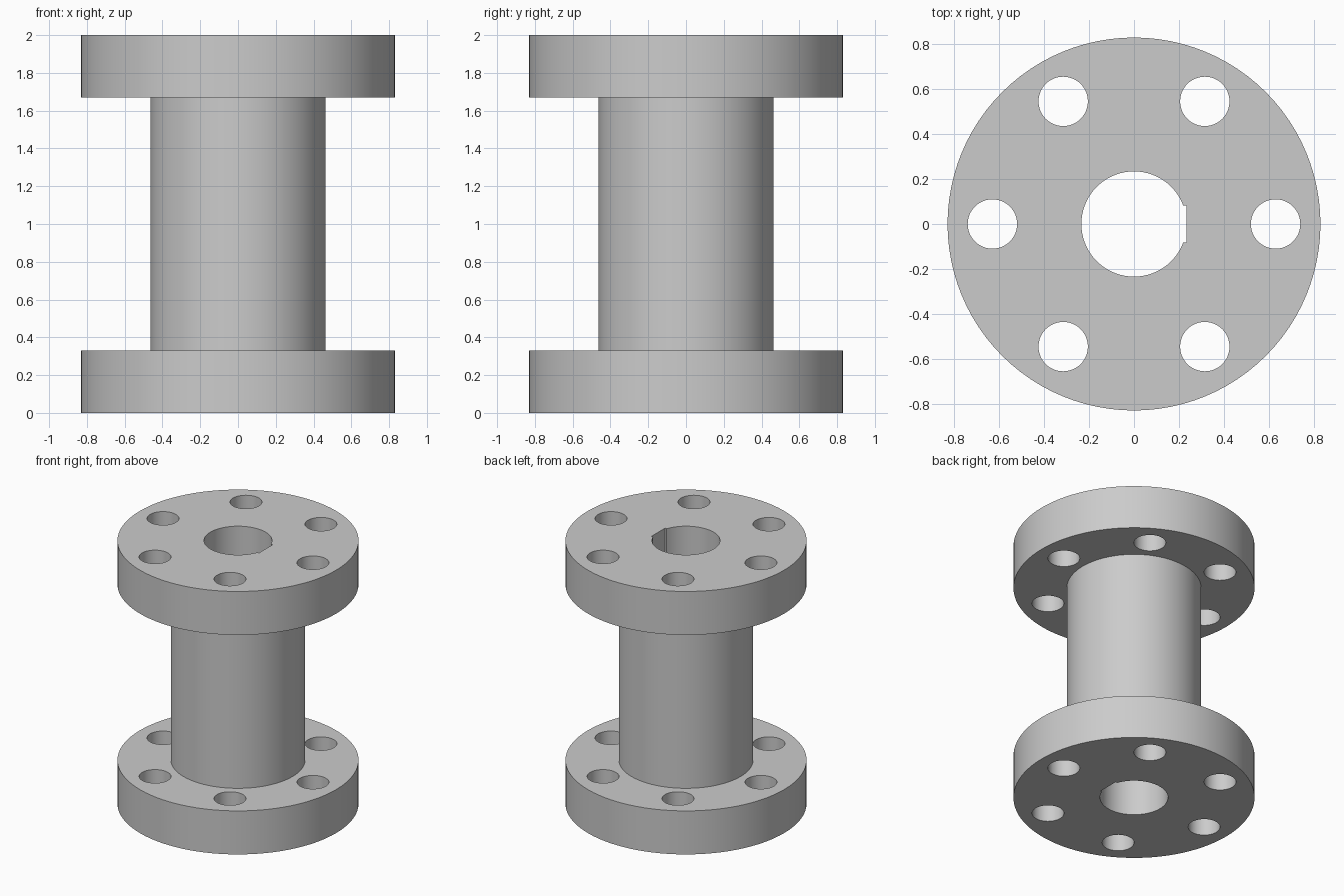
import bpy, bmesh, math

cube = bpy.data.objects.get("Cube")
if cube:
    bpy.data.objects.remove(cube, do_unlink=True)

HEIGHT = 2.0
FLANGE_R, FLANGE_T = 0.831, 0.331
HUB_R = 0.463
BORE_R, KEY_X, KEY_HALF = 0.2345, 0.2345, 0.082
BOLT_R, BOLT_CIRCLE, BOLTS = 0.11, 0.631, 6

steel = bpy.data.materials.new("grey steel")
steel.use_nodes = True
steel.diffuse_color = (0.6, 0.6, 0.6, 1)
steel.node_tree.nodes["Principled BSDF"].inputs["Base Color"].default_value = (0.6, 0.6, 0.6, 1)


def arc(radius, start, end, count, cx=0.0, cy=0.0):
    """Points on an arc, counter-clockwise, including both ends."""
    angles = [start + (end - start) * i / count for i in range(count + 1)]
    return [(cx + radius * math.cos(a), cy + radius * math.sin(a)) for a in angles]


def add_prism(bm, outline, z0, z1):
    """Closed upright prism over a flat outline."""
    low = [bm.verts.new((x, y, z0)) for x, y in outline]
    high = [bm.verts.new((x, y, z1)) for x, y in outline]
    bm.faces.new(low[::-1])
    bm.faces.new(high)
    n = len(outline)
    for i in range(n):
        j = (i + 1) % n
        bm.faces.new((low[i], low[j], high[j], high[i]))


def add_lathe(bm, profile, segments):
    """Closed solid turned about z from a list of (radius, height)."""
    rings = [[bm.verts.new((x, y, z)) for x, y in arc(r, 0, math.tau, segments)[:-1]]
             for r, z in profile]
    bm.faces.new(rings[0][::-1])
    bm.faces.new(rings[-1])
    for a, b in zip(rings, rings[1:]):
        for i in range(segments):
            j = (i + 1) % segments
            bm.faces.new((a[i], a[j], b[j], b[i]))


def make_object(name, bm):
    bmesh.ops.recalc_face_normals(bm, faces=bm.faces)
    mesh = bpy.data.meshes.new(name)
    bm.to_mesh(mesh)
    bm.free()
    mesh.materials.append(steel)
    obj = bpy.data.objects.new(name, mesh)
    bpy.context.collection.objects.link(obj)
    return obj


# Turned body: two flanges joined by a hub
bm = bmesh.new()
add_lathe(bm, [(FLANGE_R, 0), (FLANGE_R, FLANGE_T), (HUB_R, FLANGE_T),
               (HUB_R, HEIGHT - FLANGE_T), (FLANGE_R, HEIGHT - FLANGE_T),
               (FLANGE_R, HEIGHT)], 96)
body = make_object("flanged_coupling", bm)

# Cutter: keyed bore and ring of bolt holes
bm = bmesh.new()
key_angle = math.asin(KEY_HALF / BORE_R)
bore = arc(BORE_R, key_angle, math.tau - key_angle, 64)
bore += [(KEY_X, -KEY_HALF), (KEY_X, KEY_HALF)]
add_prism(bm, bore, -0.1, HEIGHT + 0.1)
for k in range(BOLTS):
    a = math.tau * k / BOLTS
    hole = arc(BOLT_R, 0, math.tau, 48, BOLT_CIRCLE * math.cos(a), BOLT_CIRCLE * math.sin(a))
    add_prism(bm, hole[:-1], -0.1, HEIGHT + 0.1)
cutter = make_object("hole_cutter", bm)
cutter.hide_render = True

cut = body.modifiers.new("holes", "BOOLEAN")
cut.operation = "DIFFERENCE"
cut.solver = "EXACT"
cut.object = cutter

bpy.ops.object.select_all(action="DESELECT")
body.select_set(True)
bpy.context.view_layer.objects.active = body
bpy.ops.object.modifier_apply(modifier=cut.name)
bpy.data.objects.remove(cutter, do_unlink=True)

# Smooth round walls, crisp rims and keyway
bpy.ops.object.shade_smooth_by_angle(angle=math.radians(20))
